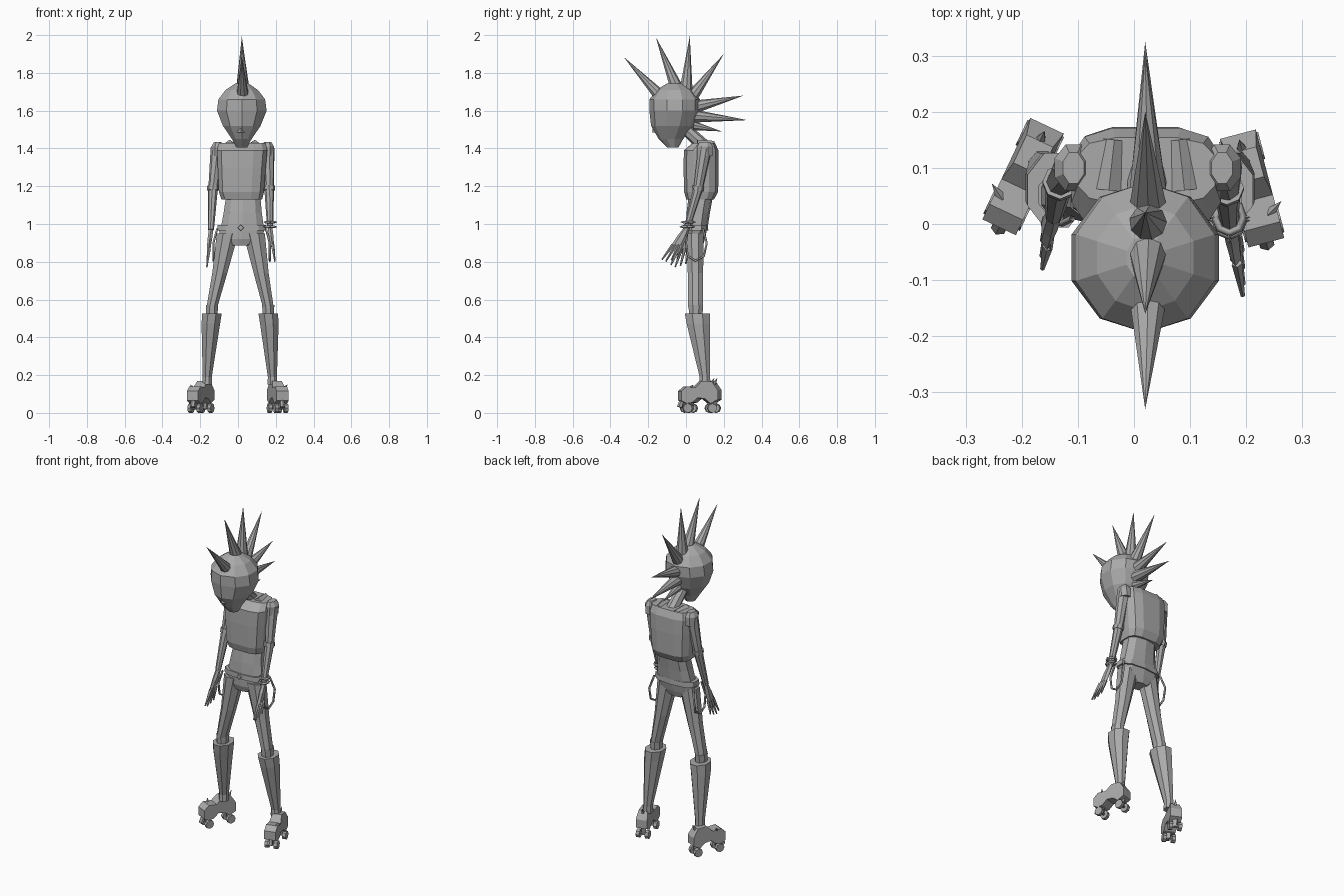
import bpy, bmesh, math
from mathutils import Vector

cube = bpy.data.objects.get("Cube")
if cube:
    bpy.data.objects.remove(cube, do_unlink=True)

grey = bpy.data.materials.new("plain grey")
grey.use_nodes = True
COLOR = (0.4, 0.4, 0.4, 1)
grey.diffuse_color = COLOR
grey.node_tree.nodes["Principled BSDF"].inputs["Base Color"].default_value = COLOR


def finish(name, bm):
    bmesh.ops.recalc_face_normals(bm, faces=bm.faces)
    mesh = bpy.data.meshes.new(name)
    bm.to_mesh(mesh)
    bm.free()
    mesh.materials.append(grey)
    obj = bpy.data.objects.new(name, mesh)
    bpy.context.collection.objects.link(obj)
    return obj


def loft(name, rings, n=8, power=1.0, turn=0.5):
    """Horizontal rings (x, y, z, half width, half depth) joined into a closed shell."""
    bm = bmesh.new()
    loops = []
    for x, y, z, rx, ry in rings:
        loop = []
        for i in range(n):
            a = math.tau * (i + turn) / n
            c, s = math.cos(a), math.sin(a)
            px = math.copysign(abs(c) ** power, c)
            py = math.copysign(abs(s) ** power, s)
            loop.append(bm.verts.new((x + rx * px, y + ry * py, z)))
        loops.append(loop)
    for a, b in zip(loops, loops[1:]):
        for i in range(n):
            j = (i + 1) % n
            bm.faces.new((a[i], a[j], b[j], b[i]))
    bm.faces.new(loops[0])
    bm.faces.new(loops[-1])
    return finish(name, bm)


def rod(name, start, end, r1, r2=0.0, n=8):
    """Cone or cylinder between two points."""
    start, end = Vector(start), Vector(end)
    d = end - start
    bm = bmesh.new()
    bmesh.ops.create_cone(bm, cap_ends=True, segments=n, radius1=r1, radius2=r2, depth=d.length)
    rot = d.to_track_quat('Z', 'Y').to_matrix().to_4x4()
    bmesh.ops.transform(bm, matrix=rot, verts=bm.verts)
    bmesh.ops.translate(bm, vec=(start + end) / 2, verts=bm.verts)
    return finish(name, bm)


def tube(name, points, radius, cyclic=False):
    """Thin strap or ring along a path."""
    curve = bpy.data.curves.new(name, 'CURVE')
    curve.dimensions = '3D'
    curve.bevel_depth = radius
    curve.bevel_resolution = 0
    spline = curve.splines.new('POLY')
    spline.points.add(len(points) - 1)
    for p, co in zip(spline.points, points):
        p.co = (*co, 1)
    spline.use_cyclic_u = cyclic
    curve.materials.append(grey)
    obj = bpy.data.objects.new(name, curve)
    bpy.context.collection.objects.link(obj)


# Head: faceted, tapering to a narrow chin
loft("head", [
    (0.02, -0.07, 1.405, 0.03, 0.03), (0.02, -0.08, 1.45, 0.055, 0.065),
    (0.02, -0.07, 1.52, 0.105, 0.115), (0.02, -0.06, 1.60, 0.138, 0.134),
    (0.02, -0.06, 1.66, 0.13, 0.134), (0.02, -0.06, 1.71, 0.09, 0.095),
    (0.02, -0.06, 1.745, 0.035, 0.04)], n=10)
rod("nose", (0.015, -0.165, 1.545), (0.015, -0.16, 1.485), 0.004, 0.02, n=4)
rod("neck", (0.02, 0.0, 1.50), (0.025, 0.12, 1.39), 0.032, 0.036)

# Crest of spikes: base y, z then tip y, z
for by, bz, ty, tz in [
        (-0.13, 1.67, -0.33, 1.885), (-0.05, 1.72, -0.16, 1.99),
        (0.0, 1.71, 0.02, 1.995), (0.03, 1.67, 0.20, 1.90),
        (0.05, 1.62, 0.305, 1.68), (0.045, 1.57, 0.325, 1.55),
        (0.04, 1.52, 0.19, 1.49)]:
    rod("hair_spike", (0.025, by, bz), (0.02, ty, tz), 0.035 if tz > 1.5 else 0.025, n=9)

# Torso, belt and hips
loft("vest", [
    (0.02, 0.075, 1.13, 0.11, 0.075), (0.018, 0.08, 1.17, 0.122, 0.092),
    (0.02, 0.08, 1.30, 0.13, 0.095), (0.022, 0.08, 1.39, 0.136, 0.093),
    (0.022, 0.095, 1.43, 0.125, 0.06)], n=12, power=0.6)
loft("waist", [
    (0.023, 0.055, 0.97, 0.12, 0.058), (0.025, 0.065, 1.06, 0.105, 0.062),
    (0.028, 0.08, 1.16, 0.093, 0.065)], n=10, power=0.8)
loft("belt", [(0.02, 0.055, 0.965, 0.135, 0.063),
              (0.02, 0.055, 0.995, 0.132, 0.062)], n=10, power=0.75)
loft("hips", [(0.012, 0.05, 0.885, 0.05, 0.04), (0.015, 0.05, 0.92, 0.115, 0.05),
              (0.02, 0.055, 0.97, 0.125, 0.056)], n=10, power=0.8)
rod("belt_buckle", (0.015, 0.0, 0.98), (0.015, -0.015, 0.98), 0.018, 0.015, n=4)
for side, cx in ((-1, -0.045), (1, 0.09)):
    rod("vest_collar", (cx, 0.06, 1.42), (cx - side * 0.01, 0.15, 1.42), 0.026, 0.02, n=5)

# Arms: shoulder, elbow, wrist and fingertip points
ARMS = {
    "right": ((-0.108, 0.1, 1.40), (-0.132, 0.075, 1.19), (-0.143, 0.015, 0.97), (-0.168, -0.045, 0.77)),
    "left": ((0.157, 0.1, 1.40), (0.165, 0.065, 1.19), (0.17, 0.005, 0.98), (0.192, -0.095, 0.80)),
}
for side, joints in ARMS.items():
    sh, el, wr, tip = map(Vector, joints)
    loft(side + "_shoulder", [(sh.x, sh.y, 1.36, 0.034, 0.045), (sh.x, sh.y, 1.41, 0.036, 0.045),
                              (sh.x, sh.y, 1.435, 0.02, 0.03)])
    rod(side + "_upper_arm", sh, el, 0.037, 0.025)
    rod(side + "_sleeve_cuff", el + Vector((0, 0, 0.012)), el - Vector((0, 0.004, 0.012)), 0.031, 0.031)
    rod(side + "_forearm", el, wr, 0.026, 0.016)
    # Hand: flat palm, four fingers and a thumb
    d = tip - wr
    palm = wr + d * 0.5
    loft(side + "_palm", [(*palm, 0.011, 0.032), (*(wr + d * 0.25), 0.014, 0.027),
                          (*wr, 0.014, 0.016)], n=6)
    for k in range(4):
        off = Vector((0.002, (k - 1.5) * 0.016, 0))
        length = d * (0.5 - 0.05 * abs(k - 1.2))
        rod(side + "_finger", palm + off, palm + off * 1.6 + length, 0.01, 0.004, n=5)
    thumb = wr + d * 0.25
    rod(side + "_thumb", thumb, thumb + Vector((0, -0.045, -0.055)), 0.011, 0.004, n=5)

# Studded bracelets on the left wrist
for z, y in ((1.01, 0.012), (0.985, 0.006)):
    ring = [(0.17 + 0.025 * math.cos(math.tau * i / 8), y + 0.028 * math.sin(math.tau * i / 8), z)
            for i in range(8)]
    tube("bracelet", ring, 0.007, True)
    for p in ring[::2]:
        v = Vector(p)
        rod("bracelet_stud", v, v + (v - Vector((0.17, y, z))) * 0.5, 0.006, n=4)

# Hanging belt straps on both sides
for x, out in ((0.148, 0.02), (-0.11, -0.02)):
    tube("belt_strap", [(x, 0.01, 0.975), (x + out, 0.0, 0.90), (x + out, 0.01, 0.83),
                        (x + out, 0.05, 0.805), (x + out, 0.095, 0.83),
                        (x + out, 0.11, 0.90), (x, 0.09, 0.975)], 0.006)

# Legs, boots and roller skates
SHOE = [(0, .07), (0, .12), (.03, .165), (.085, .17), (.12, .135), (.17, .14), (.2, .115),
        (.2, .065), (.17, .05), (.14, .055), (.11, .08), (.07, .075), (.04, .05)]
LEGS = (("right", -1, -0.055, -0.138, -0.163, Vector((-0.155, 0.175, 0)), Vector((-0.085, -0.18, 0))),
        ("left", 1, 0.085, 0.16, 0.182, Vector((0.185, 0.16, 0)), Vector((0.05, -0.19, 0))))
for side, sign, hip, knee, ankle, heel, ahead in LEGS:
    loft(side + "_thigh", [(knee, 0.05, 0.56, 0.031, 0.042), ((hip + knee) / 2, 0.05, 0.74, 0.043, 0.044),
                           (hip, 0.048, 0.95, 0.062, 0.05)])
    loft(side + "_knee", [(knee, 0.052, 0.48, 0.03, 0.036), (knee, 0.052, 0.57, 0.035, 0.042)])
    loft(side + "_boot_shaft", [(ankle, 0.1, 0.15, 0.028, 0.032), (ankle, 0.1, 0.19, 0.026, 0.03),
                                (knee + sign * 0.006, 0.065, 0.47, 0.053, 0.066),
                                (knee, 0.06, 0.525, 0.056, 0.072)])
    ahead = ahead.normalized()
    across = Vector((-ahead.y, ahead.x, 0))
    up = Vector((0, 0, 1))

    def at(u, v, z):
        return heel + ahead * u + across * v + up * z

    # Shoe: extruded side profile, pinched in at the ankle
    bm = bmesh.new()
    walls = []
    for s in (-1, 1):
        walls.append([bm.verts.new(at(u, s * (0.026 if z > .15 else 0.033), z)) for u, z in SHOE])
        bm.faces.new(walls[-1])
    for i in range(len(SHOE)):
        j = (i + 1) % len(SHOE)
        bm.faces.new((walls[0][i], walls[0][j], walls[1][j], walls[1][i]))
    finish(side + "_shoe", bm)
    for u in (0.03, 0.165):
        rod(side + "_axle", at(u, -0.03, 0.026), at(u, 0.03, 0.026), 0.007, 0.007, n=6)
        rod(side + "_truck", at(u, 0, 0.065), at(u, 0, 0.02), 0.02, 0.012, n=4)
        for v in (-0.026, 0.026):
            rod(side + "_wheel", at(u, v - 0.01, 0.025), at(u, v + 0.01, 0.025), 0.025, 0.025, n=8)
    rod(side + "_toe_stop", at(0.188, 0, 0.065), at(0.2, 0, 0.03), 0.013, 0.015, n=6)
    # Small spikes on the outer toe and behind the ankle
    rod(side + "_toe_spike", at(0.15, sign * 0.02, 0.13), at(0.135, sign * 0.045, 0.15), 0.011, n=5)
    rod(side + "_heel_spike", at(0.03, 0, 0.15), at(0.01, 0, 0.185), 0.012, n=5)
